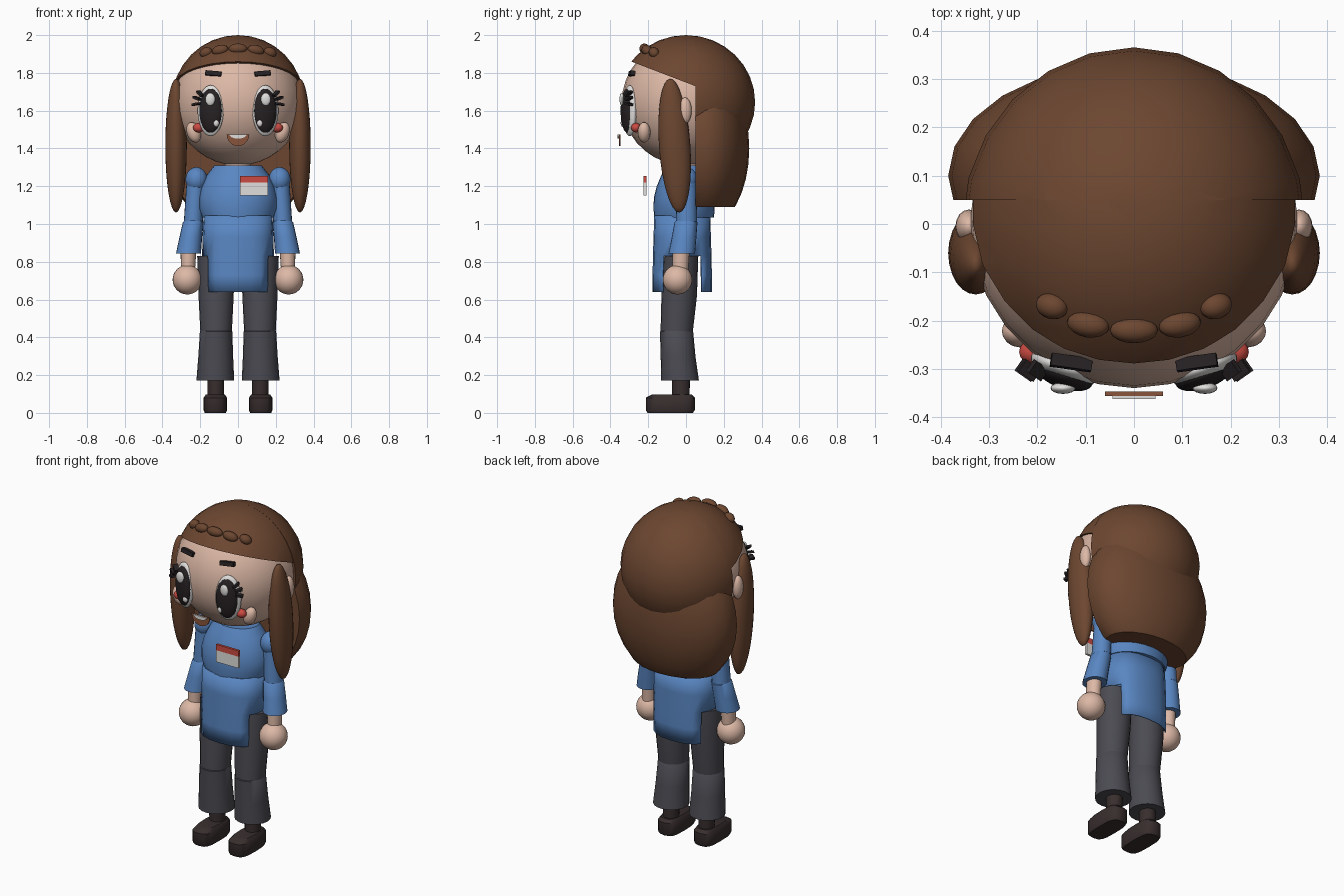
import bpy, bmesh, math
from mathutils import Vector, Matrix, Euler

cube = bpy.data.objects.get("Cube")
if cube:
    bpy.data.objects.remove(cube, do_unlink=True)


def material(name, *rgb):
    m = bpy.data.materials.new(name)
    m.use_nodes = True
    m.diffuse_color = (*rgb, 1)
    m.node_tree.nodes["Principled BSDF"].inputs["Base Color"].default_value = (*rgb, 1)
    return m


SKIN = material("skin", .72, .48, .38)
HAIR = material("brown hair", .15, .062, .03)
BLUE = material("blue cloth", .1, .24, .54)
GREY = material("dark grey cloth", .07, .07, .085)
SHOE = material("shoe brown", .04, .027, .027)
BLACK = material("black", .02, .015, .016)
WHITE = material("white", .75, .74, .72)
RED = material("red", .6, .07, .055)
MOUTH = material("mouth brown", .25, .09, .045)


def finish(bm, name, mat, angle=40):
    bmesh.ops.recalc_face_normals(bm, faces=bm.faces)
    me = bpy.data.meshes.new(name)
    bm.to_mesh(me)
    bm.free()
    me.materials.append(mat)
    me.polygons.foreach_set("use_smooth", [True] * len(me.polygons))
    me.set_sharp_from_angle(angle=math.radians(angle))
    ob = bpy.data.objects.new(name, me)
    bpy.context.collection.objects.link(ob)
    return ob


def ellipsoid(name, loc, radii, mat, rot=(0, 0, 0), seg=24, cuts=()):
    """Scaled sphere; each cut (point, normal) keeps the side the normal points to."""
    bm = bmesh.new()
    turn = Euler([math.radians(a) for a in rot]).to_matrix().to_4x4()
    place = Matrix.Translation(loc) @ turn @ Matrix.Diagonal((*radii, 1))
    bmesh.ops.create_uvsphere(bm, u_segments=seg, v_segments=seg * 2 // 3, radius=1, matrix=place)
    for point, normal in cuts:
        bmesh.ops.bisect_plane(bm, geom=bm.verts[:] + bm.edges[:] + bm.faces[:],
                               plane_co=point, plane_no=normal, clear_inner=True)
        bmesh.ops.holes_fill(bm, edges=[e for e in bm.edges if e.is_boundary], sides=0)
    return finish(bm, name, mat)


def box(name, loc, size, mat, rot=(0, 0, 0)):
    bm = bmesh.new()
    turn = Euler([math.radians(a) for a in rot]).to_matrix().to_4x4()
    bmesh.ops.create_cube(bm, size=1, matrix=Matrix.Translation(loc) @ turn @ Matrix.Diagonal((*size, 1)))
    return finish(bm, name, mat)


def tube(name, rings, mat, n=20, power=1.0, caps=True, drop=None):
    """Skin rings (cx, cy, z, rx, ry); power below 1 squares the section."""
    def bend(v):
        return math.copysign(abs(v) ** power, v) if abs(v) > 1e-6 else 0
    bm = bmesh.new()
    loops = []
    for cx, cy, z, rx, ry in rings:
        loops.append([bm.verts.new((cx + rx * bend(math.cos(a)), cy + ry * bend(math.sin(a)), z))
                      for a in (math.tau * i / n for i in range(n))])
    for low, high in zip(loops, loops[1:]):
        for i in range(n):
            j = (i + 1) % n
            bm.faces.new((low[i], low[j], high[j], high[i]))
    if caps:
        bm.faces.new(loops[0])
        bm.faces.new(loops[-1])
    if drop:
        gone = [f for f in bm.faces if drop(f.calc_center_median())]
        bmesh.ops.delete(bm, geom=gone, context="FACES")
    return finish(bm, name, mat)


def half_disc(name, w, h, y, top, mat, n=14):
    bm = bmesh.new()
    face = bm.faces.new([bm.verts.new((w * math.cos(math.pi * i / n), y,
                                       top - h * math.sin(math.pi * i / n))) for i in range(n + 1)])
    out = bmesh.ops.extrude_face_region(bm, geom=[face])
    bmesh.ops.translate(bm, vec=(0, .009, 0), verts=[v for v in out["geom"] if isinstance(v, bmesh.types.BMVert)])
    return finish(bm, name, mat)


# Head and neck
HC = Vector((0, 0, 1.645))
ellipsoid("head", HC, (.34, .34, .335), SKIN, seg=28)
tube("neck", [(0, 0, 1.25, .07, .07), (0, 0, 1.36, .07, .07)], SKIN)

# Hair: front cap with a slanted hairline, back cap, long back hair
BACK = ((0, .05, 0), (0, 1, 0))
CAP = Vector((.351, .365, .355))
ellipsoid("hair_front_cap", HC, CAP, HAIR,
          cuts=[((0, .05, 0), (0, -1, 0)), ((0, .05, 1.73), (0, .13, .34))])
ellipsoid("hair_back_cap", HC, CAP + Vector((.004, .001, 0)), HAIR, cuts=[BACK])
ellipsoid("hair_back_length", (0, .1, 1.4), (.385, .235, .42), HAIR,
          cuts=[BACK, ((0, 0, 1.09), (0, 0, 1))])

# Braid across the top of the hairline
for x, y, r in ((0, -.22, .05), (.095, -.208, .045), (-.095, -.208, .045), (.17, -.17, .035), (-.17, -.17, .035)):
    z = HC.z + CAP.z * math.sqrt(1 - (x / CAP.x) ** 2 - (y / CAP.y) ** 2)
    ellipsoid("braid_knot", (x, y, z), (r, .027, .027), HAIR, rot=(35, x * 130, x * 100), seg=16)

# Mouth
half_disc("mouth", .06, .062, -.356, 1.475, MOUTH)
half_disc("teeth", .045, .022, -.363, 1.474, WHITE)

# Name badge
box("badge_plate", (.085, -.217, 1.185), (.15, .014, .07), WHITE)
box("badge_header", (.085, -.217, 1.2375), (.15, .014, .035), RED)

# Torso: rounded chest over a tunic with open side slits
tube("chest", [(0, -.01, 1.035, .19, .158), (0, -.01, 1.08, .207, .162), (0, -.01, 1.14, .208, .16),
               (0, -.005, 1.2, .194, .15), (0, 0, 1.26, .165, .13), (0, 0, 1.31, .125, .1)], BLUE, n=28)
tunic = tube("tunic", [(0, -.02, .64, .186, .158), (0, -.02, .73, .188, .157), (0, -.02, .83, .19, .155),
                       (0, -.02, .93, .188, .152), (0, -.02, 1.045, .182, .148)], BLUE,
             power=.8, caps=False, drop=lambda c: c.z < .83 and abs(c.x) > .157)
thick = tunic.modifiers.new("thickness", "SOLIDIFY")
thick.thickness = .006

for s, side in ((1, "left"), (-1, "right")):
    # Side lock, ear and cheek
    ellipsoid(side + "_lock", (s * .328, -.06, 1.415), (.057, .083, .355), HAIR, rot=(4, 0, 0))
    ellipsoid(side + "_ear", (s * .342, -.005, 1.6), (.028, .035, .07), SKIN, seg=16)
    ellipsoid(side + "_cheek", (s * .235, -.222, 1.485), (.036, .034, .056), SKIN, rot=(0, s * 20, 0), seg=16)
    ellipsoid(side + "_blush", (s * .208, -.265, 1.51), (.03, .026, .025), RED, seg=16)

    # Eye, highlights, lashes and brow
    turn = (0, 0, s * 20)
    ellipsoid(side + "_eye_white", (s * .145, -.298, 1.6), (.073, .03, .135), WHITE, rot=turn)
    ellipsoid(side + "_iris", (s * .145, -.311, 1.6), (.063, .03, .117), BLACK, rot=turn)
    ellipsoid(side + "_highlight", (s * .147, -.34, 1.66), (.026, .012, .034), WHITE, seg=16)
    ellipsoid(side + "_small_highlight", (s * .116, -.336, 1.535), (.015, .01, .02), WHITE, seg=12)
    for x, z, tilt in ((.2, 1.69, -40), (.217, 1.665, -20), (.222, 1.635, 10)):
        box(side + "_lash", (s * x, -.303, z), (.04, .03, .012), BLACK, rot=(0, s * tilt, s * 35))
    box(side + "_brow", (s * .13, -.287, 1.797), (.085, .026, .024), BLACK, rot=(-10, s * -5, s * 8))

    # Arm: shoulder, sleeve, flared cuff, wrist and hand
    ellipsoid(side + "_shoulder", (s * .22, 0, 1.235), (.058, .06, .066), BLUE)
    tube(side + "_upper_sleeve", [(s * .238, .002, .99, .05, .056), (s * .222, .005, 1.23, .05, .052)], BLUE)
    tube(side + "_lower_sleeve", [(s * .262, -.022, .845, .066, .07), (s * .25, -.01, .93, .06, .065),
                                  (s * .237, 0, 1.01, .055, .061), (s * .235, 0, 1.025, .04, .045)], BLUE)
    tube(side + "_wrist", [(s * .265, -.03, .75, .037, .042), (s * .262, -.025, .87, .042, .045)], SKIN)
    ellipsoid(side + "_hand", (s * .268, -.045, .705), (.078, .078, .078), SKIN)

    # Leg: thigh, flared trouser leg, ankle and shoe
    tube(side + "_thigh", [(s * .116, -.05, .42, .083, .085), (s * .116, -.036, .62, .093, .094),
                           (s * .116, -.025, .83, .1, .09)], GREY)
    tube(side + "_trouser_leg", [(s * .12, -.032, .172, .1, .1), (s * .118, -.042, .3, .092, .092),
                                 (s * .116, -.05, .43, .086, .088), (s * .116, -.05, .442, .075, .078)], GREY)
    tube(side + "_ankle", [(s * .118, -.027, .08, .043, .046), (s * .118, -.027, .2, .045, .048)], SHOE)
    tube(side + "_shoe", [(s * .12, -.083, 0, .056, .12), (s * .12, -.083, .015, .062, .13),
                          (s * .12, -.083, .08, .062, .13), (s * .12, -.075, .098, .05, .105)],
         SHOE, n=16, power=.6)
